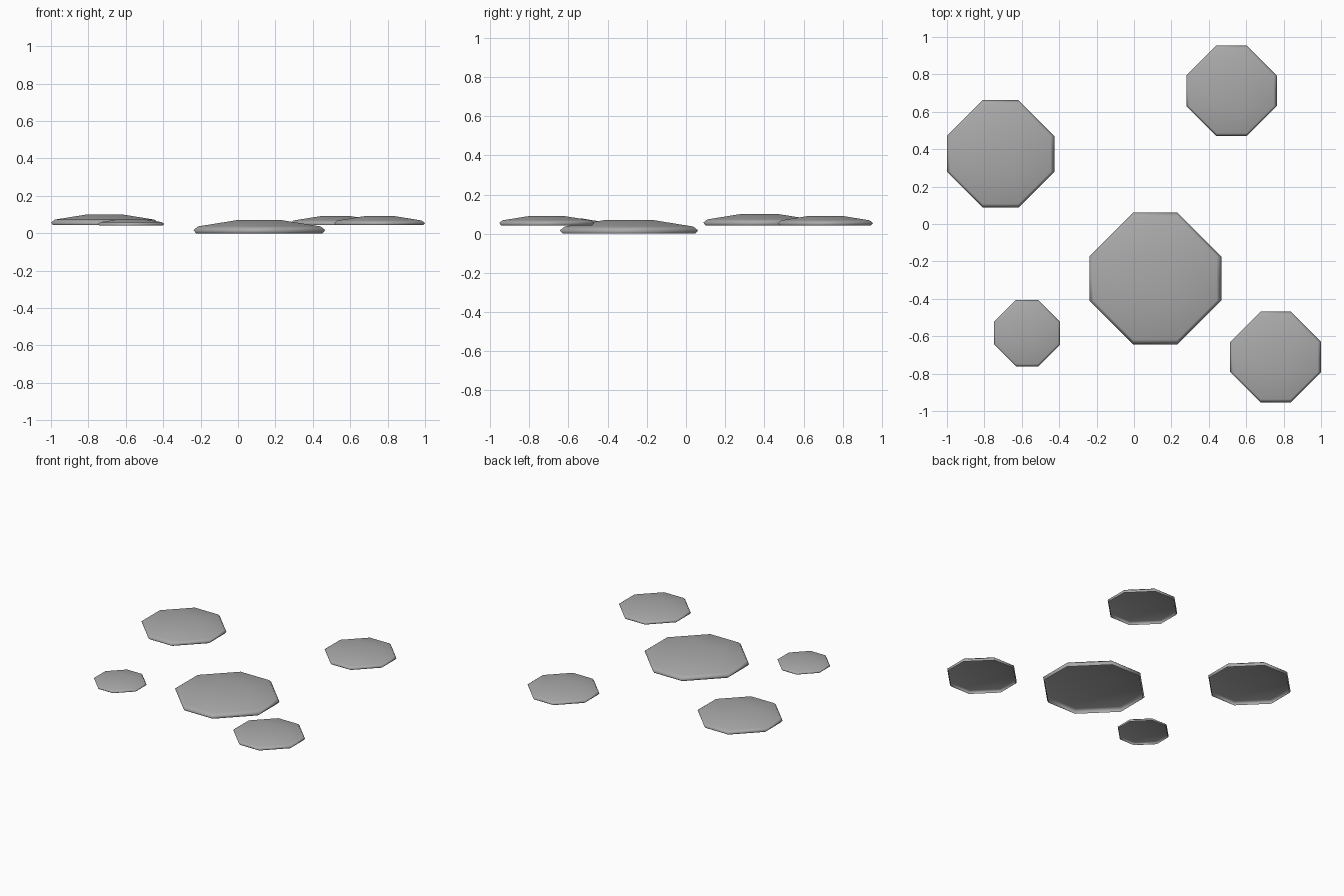
import bpy, bmesh, math

cube = bpy.data.objects.get("Cube")
if cube:
    bpy.data.objects.remove(cube, do_unlink=True)

# Single stone colour
stone = bpy.data.materials.new("stone_grey")
stone.use_nodes = True
GREY = (0.4, 0.4, 0.4, 1)
stone.diffuse_color = GREY
stone.node_tree.nodes["Principled BSDF"].inputs["Base Color"].default_value = GREY

# Rim of a unit-wide stone, open lower edge to shoulder: (half width, height)
RIM = ((0.48, 0), (0.5, 0.024), (0.465, 0.052))
THIRD = 1 / 6


def octagon(bm, half, z):
    """Square with its corners cut at a third of each side."""
    ring = []
    for turn in range(4):
        c, s = round(math.cos(turn * math.pi / 2)), round(math.sin(turn * math.pi / 2))
        for y in (-THIRD, THIRD):
            ring.append(bm.verts.new((half * c - y * s, half * s + y * c, z)))
    return ring


def stepping_stone(name, x, y, z, width):
    bm = bmesh.new()
    # Thin rim, left open underneath
    rings = [octagon(bm, half, level) for half, level in RIM]
    for low, high in zip(rings, rings[1:]):
        for i in range(8):
            j = (i + 1) % 8
            bm.faces.new((low[i], low[j], high[j], high[i]))
    # Domed top: raised middle square, four sloping sides, four corner triangles
    mid = [bm.verts.new((a * THIRD, b * THIRD, 0.1)) for a, b in ((1, -1), (1, 1), (-1, 1), (-1, -1))]
    bm.faces.new(mid)
    top = rings[-1]
    for i in range(4):
        n = (i + 1) % 4
        bm.faces.new((top[2 * i], top[2 * i + 1], mid[n], mid[i]))
        bm.faces.new((top[2 * i + 1], top[2 * n], mid[n]))
    for face in bm.faces:
        face.smooth = True
    mesh = bpy.data.meshes.new(name)
    bm.to_mesh(mesh)
    bm.free()
    mesh.materials.append(stone)
    obj = bpy.data.objects.new(name, mesh)
    obj.location = (x, y, z)
    obj.scale = (width,) * 3
    bpy.context.collection.objects.link(obj)
    # Keep the broad faces even and the shading change on the rim
    obj.modifiers.new("even_shading", "WEIGHTED_NORMAL")


stepping_stone("large_stone", 0.114, -0.291, 0, 0.705)
stepping_stone("back_right_stone", -0.713, 0.375, 0.043, 0.574)
stepping_stone("back_left_stone", 0.522, 0.712, 0.043, 0.485)
stepping_stone("front_left_stone", 0.757, -0.711, 0.043, 0.485)
stepping_stone("front_right_stone", -0.572, -0.584, 0.041, 0.355)
